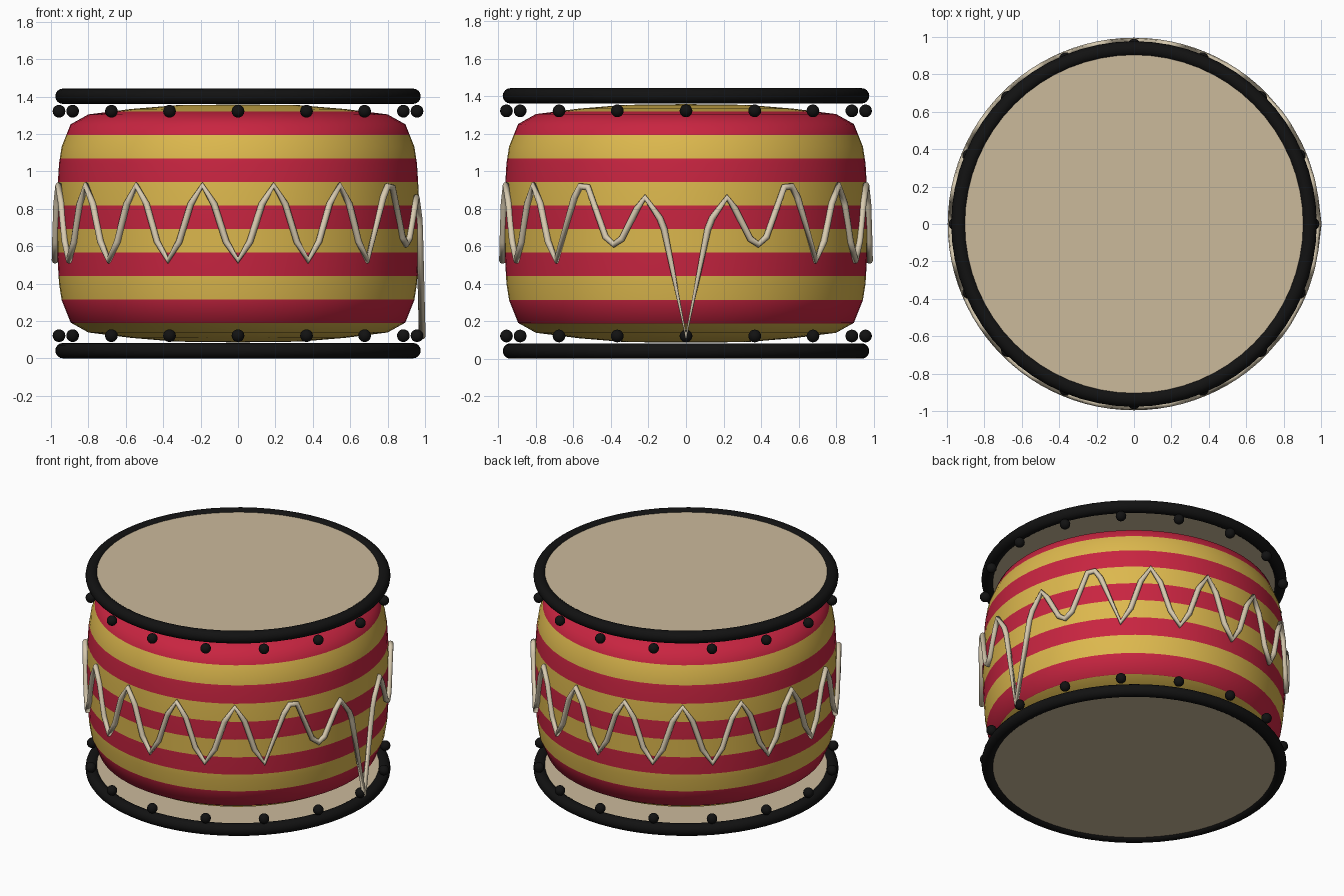
import bpy, bmesh, math
from mathutils import Matrix

if "Cube" in bpy.data.objects:
    bpy.data.objects.remove(bpy.data.objects["Cube"])

MID = 0.722  # mid height of the drum


def material(name, rgb):
    m = bpy.data.materials.new(name)
    m.diffuse_color = (*rgb, 1)
    m.use_nodes = True
    m.node_tree.nodes["Principled BSDF"].inputs["Base Color"].default_value = m.diffuse_color
    return m


red = material("red paint", (0.58, 0.018, 0.052))
yellow = material("yellow paint", (0.72, 0.48, 0.075))
hide = material("pale skin", (0.60, 0.49, 0.33))
cord = material("pale cord", (0.68, 0.59, 0.43))
black = material("black", (0.006, 0.006, 0.006))


def mesh_object(name, bm, mats, angle=40):
    me = bpy.data.meshes.new(name)
    bmesh.ops.recalc_face_normals(bm, faces=bm.faces)
    bm.to_mesh(me)
    bm.free()
    for m in mats:
        me.materials.append(m)
    ob = bpy.data.objects.new(name, me)
    bpy.context.collection.objects.link(ob)
    bpy.ops.object.select_all(action='DESELECT')
    bpy.context.view_layer.objects.active = ob
    ob.select_set(True)
    bpy.ops.object.shade_smooth_by_angle(angle=math.radians(angle))
    return ob


def lathe(bm, profile, steps=64):
    """Turn (radius, height) points around the z axis."""
    vs = [bm.verts.new((r, 0, z)) for r, z in profile]
    es = [bm.edges.new(p) for p in zip(vs, vs[1:])]
    bmesh.ops.spin(bm, geom=vs + es, cent=(0, 0, 0), axis=(0, 0, 1),
                   angle=2 * math.pi, steps=steps, use_duplicate=False)
    bmesh.ops.remove_doubles(bm, verts=bm.verts, dist=1e-5)


# Barrel body: mirrored bulging profile, cut at the stripe borders
half = [(0.97, 0), (0.966, 0.17), (0.957, 0.32), (0.943, 0.41),
        (0.895, 0.53), (0.80, 0.583), (0.57, 0.612), (0.33, 0.632), (0, 0.636)]
profile = [(r, MID - h) for r, h in reversed(half)] + [(r, MID + h) for r, h in half[1:]]
STEP, TOP = 0.1256, 1.32
bm = bmesh.new()
lathe(bm, profile)
for k in range(10):
    bmesh.ops.bisect_plane(bm, geom=bm.verts[:] + bm.edges[:] + bm.faces[:], dist=1e-5,
                           plane_co=(0, 0, TOP - STEP * k), plane_no=(0, 0, 1))
for f in bm.faces:
    band = math.floor((TOP - f.calc_center_median().z) / STEP)
    f.material_index = 0 if band % 2 == 0 else 1
mesh_object("drum_body", bm, [red, yellow])

# Hoops, skins and studs at both ends
for end, s in (("top", 1), ("bottom", -1)):
    hoop_z = MID + s * 0.68
    bm = bmesh.new()
    ring = [(0.936 + 0.041 * math.cos(a), hoop_z + 0.041 * math.sin(a))
            for a in [i * math.pi / 8 for i in range(17)]]
    lathe(bm, ring)
    mesh_object(end + "_hoop", bm, [black])

    bm = bmesh.new()
    bmesh.ops.create_cone(bm, cap_ends=True, segments=64, radius1=0.92, radius2=0.92,
                          depth=0.05, matrix=Matrix.Translation((0, 0, hoop_z)))
    mesh_object(end + "_skin", bm, [hide])

    bm = bmesh.new()
    for i in range(16):
        a = i * math.pi / 8
        pos = (0.957 * math.cos(a), 0.957 * math.sin(a), MID + s * 0.6)
        bmesh.ops.create_uvsphere(bm, u_segments=16, v_segments=10, radius=0.034,
                                  matrix=Matrix.Translation(pos))
    mesh_object(end + "_studs", bm, [black])

# Zigzag cord: regular waves, with one deep dip at the +x side
points = []
PER = math.radians(22.5)
for i in range(12, 85):  # six points per wave, two waves left for the dip
    a = i * PER / 6
    points.append((a, 0.725 - 0.2 * math.cos(i * math.pi / 3), 0.978))
points = [p for p in points if 1.4 * PER < p[0] < 14.6 * PER]
side = [(0.0, 0.12, 0.985), (6.8, 0.69, 0.978), (8.2, 0.75, 0.978), (12.9, 0.86, 0.978),
        (15.5, 0.80, 0.978), (20.5, 0.64, 0.978), (23.2, 0.61, 0.978),
        (26, 0.65, 0.978), (32.3, 0.915, 0.978), (35.2, 0.92, 0.978), (37.5, 0.86, 0.978)]
full = 2 * math.pi
start = [(math.radians(d), z, r) for d, z, r in side]
points = [p for p in points if start[-1][0] + 0.03 < p[0] < full - start[-1][0] - 0.03]
points = start + points + [(full - a, z, r) for a, z, r in reversed(start[1:])]

cu = bpy.data.curves.new("zigzag_cord", 'CURVE')
cu.dimensions = '3D'
cu.bevel_depth = 0.018
cu.bevel_resolution = 2
sp = cu.splines.new('POLY')
sp.points.add(len(points) - 1)
for p, (a, z, r) in zip(sp.points, points):
    p.co = (r * math.cos(a), r * math.sin(a), z, 1)
sp.use_cyclic_u = True
cu.materials.append(cord)
bpy.context.collection.objects.link(bpy.data.objects.new("zigzag_cord", cu))
